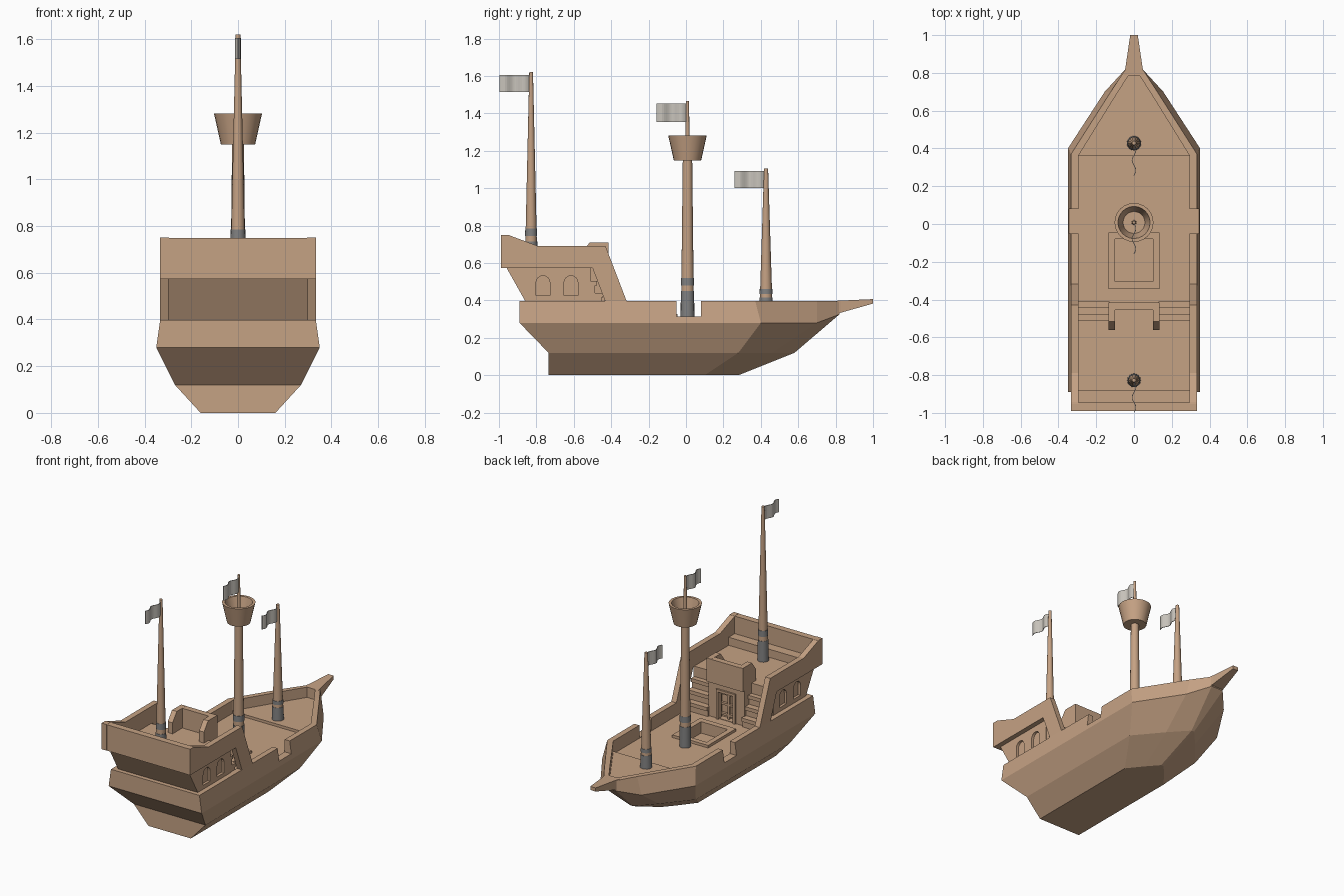
import bpy, bmesh, math

if "Cube" in bpy.data.objects:
    bpy.data.objects.remove(bpy.data.objects["Cube"])

def material(name, col):
    m = bpy.data.materials.new(name)
    m.diffuse_color = (*col, 1)
    m.use_nodes = True
    m.node_tree.nodes["Principled BSDF"].inputs["Base Color"].default_value = m.diffuse_color
    return m

WOOD = material("wood", (0.56, 0.36, 0.23))
METAL = material("metal", (0.22, 0.22, 0.22))
CLOTH = material("cloth", (0.58, 0.55, 0.50))

def finish(bm, name, mat=WOOD):
    bmesh.ops.recalc_face_normals(bm, faces=bm.faces)
    me = bpy.data.meshes.new(name)
    bm.to_mesh(me)
    bm.free()
    ob = bpy.data.objects.new(name, me)
    bpy.context.collection.objects.link(ob)
    me.materials.append(mat)
    return ob

def loft(name, rings, mat=WOOD, closed=False):
    """Skin equal-length rings; cap both ends unless the loft closes on itself."""
    bm = bmesh.new()
    vs = [[bm.verts.new(p) for p in r] for r in rings]
    n = len(vs[0])
    pairs = list(zip(vs, vs[1:])) + ([(vs[-1], vs[0])] if closed else [])
    for a, b in pairs:
        for i in range(n):
            j = (i + 1) % n
            bm.faces.new((a[i], a[j], b[j], b[i]))
    if not closed:
        bm.faces.new(vs[0])
        bm.faces.new(vs[-1])
    return finish(bm, name, mat)

def box(name, x0, x1, y0, y1, z0, z1):
    return loft(name, [[(x0, y0, z), (x1, y0, z), (x1, y1, z), (x0, y1, z)] for z in (z0, z1)])

def side_prism(name, pts, x0, x1):
    """Extrude a (y, z) side profile along x."""
    return loft(name, [[(x, y, z) for y, z in pts] for x in (x0, x1)])

def lathe(name, prof, y, mat=WOOD, n=16, closed=False):
    """Turn an (r, z) profile about a vertical axis at x = 0."""
    ring = [2 * math.pi * i / n for i in range(n)]
    ob = loft(name, [[(r * math.cos(a), y + r * math.sin(a), z) for a in ring]
                     for r, z in prof], mat, closed)
    bpy.context.view_layer.objects.active = ob
    ob.select_set(True)
    bpy.ops.object.shade_smooth_by_angle(angle=math.radians(35))
    ob.select_set(False)
    return ob

def cut(ob, cutter):
    m = ob.modifiers.new("cut", 'BOOLEAN')
    m.operation, m.solver, m.object = 'DIFFERENCE', 'EXACT', cutter
    bpy.context.view_layer.objects.active = ob
    bpy.ops.object.modifier_apply(modifier=m.name)
    bpy.data.objects.remove(cutter)

def mirrored(half):
    return half + [(-x, y, z) for x, y, z in reversed(half)]

# Hull: outer skin from keel to rail, then the inner bulwark down to the deck
DECK = 0.31
inner = [(.295, -.85), (.295, .36), (.10, .675), (.03, .785)]
halves = [
    [(.16, -.735, 0), (.16, .10, 0), (.08, .20, 0), (.01, .28, 0)],
    [(.27, -.735, .12), (.27, .28, .12), (.12, .46, .12), (.01, .58, .12)],
    [(.35, -.89, .28), (.35, .40, .28), (.155, .70, .28), (.045, .82, .325)],
    [(.333, -.89, .398), (.333, .37, .398), (.123, .70, .398), (.045, .82, .395)],
    [(x, y, .398) for x, y in inner],
    [(x, y, DECK) for x, y in inner],
]
hull = loft("hull", [mirrored(h) for h in halves])
cut(hull, box("gangway_cutter", -.5, .5, -.05, .08, DECK + .004, .6))
cut(hull, box("hatch_cutter", -.10, .10, -.305, -.08, .25, .36))

# Bow: raised foredeck and bowsprit
fore = [(.297, .36), (.10, .677), (.03, .787)]
loft("foredeck", [mirrored([(x, y, z) for x, y in fore]) for z in (DECK - .01, .328)])
loft("bowsprit", [[(-w, y, b), (w, y, b), (w, y, t), (-w, y, t)] for w, y, b, t in
                  [(.055, .785, .325, .397), (.045, .83, .335, .399), (.02, 1.0, .383, .407)]])

# Hatch coaming
def rect(x, y0, y1, z):
    return [(-x, y0, z), (x, y0, z), (x, y1, z), (-x, y1, z)]
loft("hatch_frame", [rect(.135, -.345, -.045, DECK - .01), rect(.135, -.345, -.045, .328),
                     rect(.10, -.305, -.08, .328), rect(.10, -.305, -.08, DECK - .01)], closed=True)

# Stern cabin with arched window recesses
cabin = side_prism("stern_cabin", [(-.83, .30), (-.86, .397), (-.96, .575), (-.51, .575), (-.51, .30)],
                   -.30, .30)
for side in (-1, 1):
    for yc in (-.765, -.615):
        arch = [(yc - .037, .425), (yc + .037, .425)]
        arch += [(yc + .037 * math.cos(math.pi * i / 8), .495 + .037 * math.sin(math.pi * i / 8))
                 for i in range(9)]
        cut(cabin, side_prism("window_cutter", arch, side * .283, side * .34))

# Castle side walls, stern wall and bench
wall = [(-.99, .573), (-.99, .75), (-.95, .75), (-.79, .69), (-.43, .69),
        (-.315, .39), (-.43, .39), (-.50, .573)]
for side, s in (("left", -1), ("right", 1)):
    side_prism(side + "_castle_wall", wall, s * .295, s * .333)
box("stern_wall", -.332, .332, -.989, -.945, .573, .749)
box("stern_bench", -.296, .296, -.95, -.88, .56, .63)

# Stairs either side of the central doorway
for side, s in (("left", -1), ("right", 1)):
    for i in range(3):
        y = -.41 - .033 * i
        top = DECK + .065 * (i + 1)
        box(f"{side}_stair_riser_{i}", s * .13, s * .296, -.52, y - .01, DECK - .01, top - .02)
        box(f"{side}_stair_tread_{i}", s * .13, s * .296, -.52, y, top - .025, top)

# Doorway block, door frame and bars
porch = box("door_block", -.135, .135, -.52, -.435, DECK - .01, .575)
cut(porch, box("door_cutter", -.06, .06, -.475, -.40, DECK + .003, .50))
for s in (-1, 1):
    box("door_jamb", s * .055, s * .072, -.46, -.423, DECK, .512)
box("door_lintel", -.072, .072, -.46, -.423, .495, .512)
box("door_post", -.007, .007, -.48, -.455, DECK, .50)
for z in (.33, .40, .47):
    box("door_bar", -.06, .06, -.48, -.458, z, z + .014)

# Balcony railing above the door
rail = [(-.416, .55), (-.416, .71), (-.515, .71), (-.56, .65), (-.56, .57), (-.50, .55)]
for side, s in (("left", -1), ("right", 1)):
    side_prism(side + "_balcony_rail", rail, s * .10, s * .136)
box("balcony_front", -.135, .135, -.455, -.415, .55, .709)

# Masts with two metal bands at the foot, and waving flags
def mast(name, y, z0, z1, r0, r1, k):
    rad = lambda z: r0 + (r1 - r0) * (z - z0) / (z1 - z0)
    lathe(name, [(r0, z0 - .01), (rad(z1), z1)], y)
    for a, b in ((0, .14), (.17, .21)):
        za, zb = z0 + a * k, z0 + b * k
        lathe(name + "_band", [(rad(za) + .002, za), (rad(zb) + .002, zb)], y, METAL)

def flag(name, y, z0, z1, length=.16, n=16):
    rings = []
    for i in range(n + 1):
        t = i / n
        x, yy = .010 * math.sin(t * 3 * math.pi), y - length * t
        rings.append([(x - .002, yy, z0), (x + .002, yy, z0), (x + .002, yy, z1), (x - .002, yy, z1)])
    loft(name, rings, CLOTH)

mast("mizzen_mast", -.828, .575, 1.62, .034, .010, 1)
mast("main_mast", .008, DECK, 1.17, .035, .025, 1)
mast("fore_mast", .428, .328, 1.105, .036, .011, .63)
lathe("main_topmast", [(.013, 1.16), (.008, 1.467)], .008)
flag("mizzen_flag", -.838, 1.515, 1.605)
flag("main_flag", .002, 1.355, 1.453)
flag("fore_flag", .418, 1.0, 1.092)

# Lookout basket
lathe("lookout_basket", [(.02, 1.148), (.073, 1.148), (.103, 1.282), (.085, 1.282), (.058, 1.172),
                         (.02, 1.172)], .008, n=24, closed=True)
